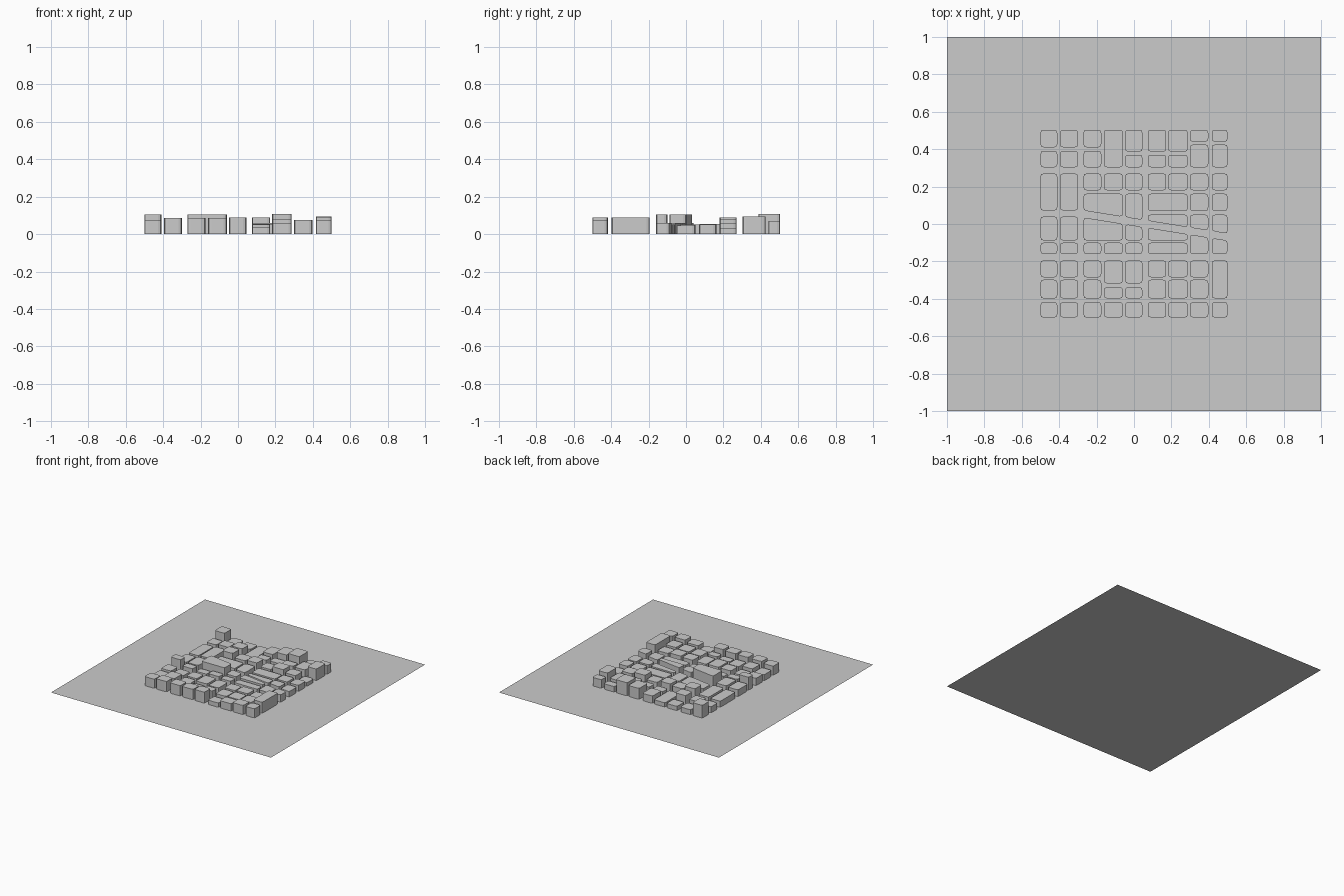
import bpy, bmesh
from mathutils import Vector

if "Cube" in bpy.data.objects:
    bpy.data.objects.remove(bpy.data.objects["Cube"])

# street grid: x limits of the nine building columns
COLS = [(-.50, -.41), (-.395, -.30), (-.27, -.175), (-.16, -.06), (-.047, .045),
        (.075, .172), (.183, .287), (.30, .397), (.417, .50)]


def rounded(points, r=.017):
    # cut each corner with a short three-point arc
    out, n = [], len(points)
    for i in range(n):
        p, a, b = (Vector(points[k % n]) for k in (i, i - 1, i + 1))
        pa = p + (a - p).normalized() * min(r, (a - p).length * .35)
        pb = p + (b - p).normalized() * min(r, (b - p).length * .35)
        out += [pa, pa * .22 + p * .56 + pb * .22, pb]
    return out


def building(name, points, height):
    bm = bmesh.new()
    base = bm.faces.new([bm.verts.new((p.x, p.y, 0)) for p in rounded(points)])
    top = bmesh.ops.extrude_face_region(bm, geom=[base])['geom']
    bmesh.ops.translate(bm, vec=(0, 0, height),
                        verts=[v for v in top if isinstance(v, bmesh.types.BMVert)])
    bmesh.ops.recalc_face_normals(bm, faces=bm.faces)
    mesh = bpy.data.meshes.new(name)
    bm.to_mesh(mesh)
    bm.free()
    bpy.context.collection.objects.link(bpy.data.objects.new(name, mesh))


def box(name, c0, c1, y0, y1, height):
    x0, x1 = COLS[c0][0], COLS[c1][1]
    building(name, [(x0, y0), (x1, y0), (x1, y1), (x0, y1)], height)


def row(name, y0, y1, heights, first=0):
    for i, h in enumerate(heights):
        box(name, first + i, first + i, y0, y1, h)


def avenue(x, offset):
    # edge of the slanted avenue through the middle
    return offset - .16 * (x + .27)


def above_avenue(c0, c1, top, h):
    x0, x1 = COLS[c0][0], COLS[c1][1]
    building("avenue_north_building", [(x0, avenue(x0, .072)), (x1, avenue(x1, .072)),
                                       (x1, top), (x0, top)], h)


def below_avenue(c0, c1, bottom, h):
    x0, x1 = COLS[c0][0], COLS[c1][1]
    building("avenue_south_building", [(x0, bottom), (x1, bottom),
                                       (x1, avenue(x1, .035)), (x0, avenue(x0, .035))], h)


# ground
bpy.ops.mesh.primitive_plane_add(size=2)
bpy.context.object.name = "ground"

# north rows
row("north_building", .41, .503, [.105, .04, .035])
row("north_building", .303, .39, [.05, .06, .08])
box("north_building", 3, 3, .303, .503, .035)
row("north_building", .387, .503, [.06, .09, .108], 4)
row("north_building", .303, .37, [.045, .05, .06], 4)
row("north_building", .44, .503, [.045, .07], 7)
row("north_building", .303, .425, [.06, .095], 7)

# rows north of the avenue
row("long_building", .072, .27, [.05, .055])
row("inner_building", .18, .27, [.09, .06, .07, .05, .08, .06, .03], 2)
box("wide_building", 5, 6, .07, .162, .045)
row("inner_building", .07, .162, [.05, .05], 7)

# buildings along the slanted avenue
above_avenue(2, 3, .162, .05)
above_avenue(4, 4, .162, .05)
above_avenue(5, 6, .05, .045)
above_avenue(7, 7, .05, .05)
above_avenue(8, 8, .05, .045)
below_avenue(2, 3, -.088, .105)
below_avenue(4, 4, -.088, .06)
below_avenue(5, 6, -.088, .06)
below_avenue(7, 7, -.16, .05)
below_avenue(8, 8, -.16, .06)

# rows south of the avenue
row("inner_building", -.088, .04, [.055, .06])
row("small_building", -.16, -.10, [.105, .06, .05, .06, .05])
box("wide_building", 5, 6, -.16, -.10, .05)

# south rows
row("south_building", -.285, -.195, [.06, .05, .06])
row("south_building", -.398, -.298, [.05, .07, .055])
row("south_building", -.318, -.195, [.06, .055], 3)
row("south_building", -.398, -.338, [.05, .06], 3)
row("south_building", -.285, -.195, [.055, .06, .05], 5)
row("south_building", -.398, -.298, [.05, .055, .06], 5)
box("long_building", 8, 8, -.398, -.195, .09)
row("front_building", -.50, -.418, [.075, .085, .085, .085, .09, .035, .06, .075, .075])
